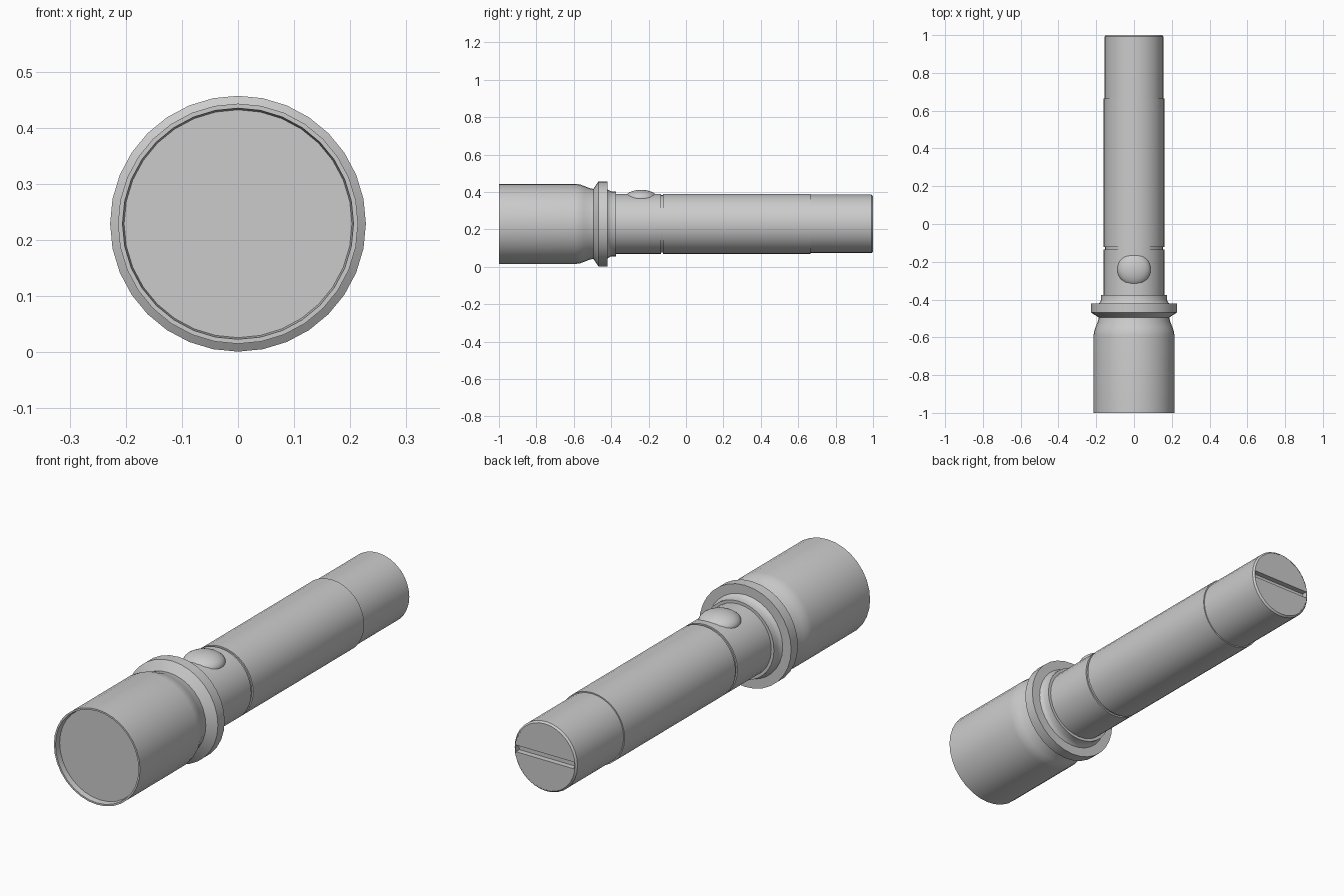
import bpy, bmesh, math

if "Cube" in bpy.data.objects:
    bpy.data.objects.remove(bpy.data.objects["Cube"])

AXIS_Z = 0.229
SEGS = 32


def finish(bm, name, angle=30):
    bmesh.ops.remove_doubles(bm, verts=bm.verts, dist=1e-5)
    bmesh.ops.recalc_face_normals(bm, faces=bm.faces)
    mesh = bpy.data.meshes.new(name)
    bm.to_mesh(mesh)
    bm.free()
    ob = bpy.data.objects.new(name, mesh)
    bpy.context.collection.objects.link(ob)
    bpy.ops.object.select_all(action='DESELECT')
    ob.select_set(True)
    bpy.context.view_layer.objects.active = ob
    bpy.ops.object.shade_smooth_by_angle(angle=math.radians(angle))
    return ob


def lathe(name, profile, angle=30):
    """Revolve (y, radius) points around the long axis."""
    bm = bmesh.new()
    verts = [bm.verts.new((0, y, AXIS_Z + r)) for y, r in profile]
    edges = [bm.edges.new(pair) for pair in zip(verts, verts[1:])]
    bmesh.ops.spin(bm, geom=verts + edges, cent=(0, 0, AXIS_Z), axis=(0, 1, 0),
                   angle=math.tau, steps=SEGS)
    return finish(bm, name, angle)


# Wide socket with recessed front face, rounded shoulder and flange
lathe("socket_and_flange", [
    (-0.975, 0), (-0.975, 0.203), (-1, 0.206), (-1, 0.214), (-0.59, 0.214),
    (-0.567, 0.211), (-0.545, 0.203), (-0.515, 0.191), (-0.495, 0.187),
    (-0.468, 0.228), (-0.42, 0.228), (-0.42, 0.186), (-0.413, 0.18),
    (-0.40, 0.174), (-0.375, 0.174), (-0.375, 0)])

# Long shaft with a thin groove, a small step and a recessed end
lathe("shaft", [
    (-0.40, 0), (-0.40, 0.161), (-0.135, 0.161), (-0.135, 0.154),
    (-0.122, 0.154), (-0.122, 0.161), (0.665, 0.161), (0.665, 0.156),
    (0.992, 0.156), (1, 0.149), (1, 0.146), (0.975, 0.146), (0.975, 0)])

# Two half discs filling the end, leaving a straight slot between them
for side, label in ((1, "upper"), (-1, "lower")):
    bm = bmesh.new()
    r, gap = 0.1465, 0.015
    start = math.asin(gap / r)
    arc = [start + (math.pi - 2 * start) * i / 16 for i in range(17)]
    face = bm.faces.new([bm.verts.new((r * math.cos(a), 0.97,
                         AXIS_Z + side * r * math.sin(a))) for a in arc])
    ext = bmesh.ops.extrude_face_region(bm, geom=[face])["geom"]
    bmesh.ops.translate(bm, vec=(0, 0.0295, 0),
                        verts=[v for v in ext if isinstance(v, bmesh.types.BMVert)])
    finish(bm, f"{label}_end_plate")

# Flattened button on top of the shaft
bm = bmesh.new()
bmesh.ops.create_uvsphere(bm, u_segments=32, v_segments=16, radius=1)
bmesh.ops.scale(bm, vec=(0.088, 0.088, 0.045), verts=bm.verts)
bmesh.ops.translate(bm, vec=(0, -0.24, 0.366), verts=bm.verts)
finish(bm, "button", 60)
